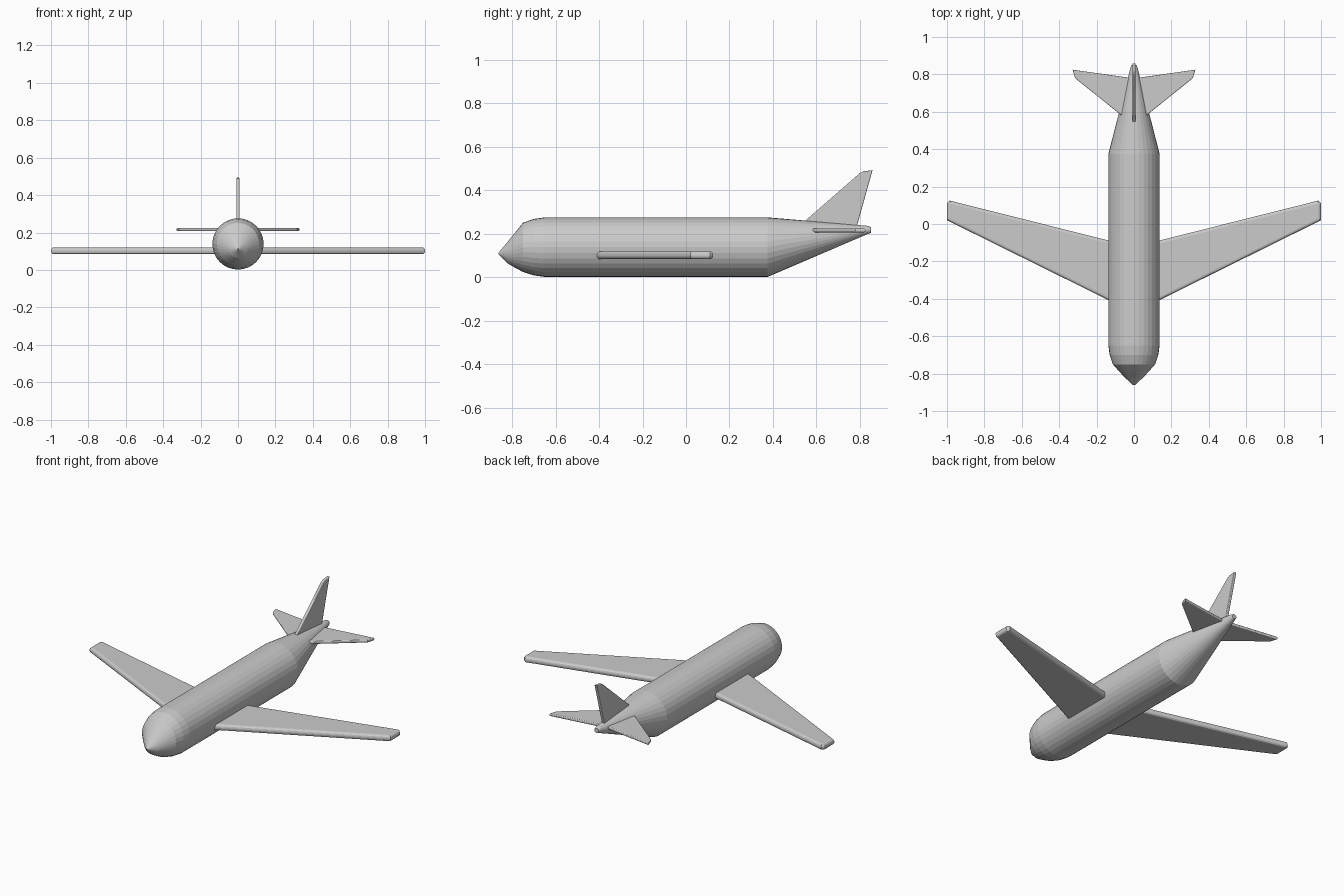
import bpy, bmesh, math
from mathutils import Vector

if "Cube" in bpy.data.objects:
    bpy.data.objects.remove(bpy.data.objects["Cube"])


def finish(name, bm):
    bmesh.ops.recalc_face_normals(bm, faces=bm.faces[:])
    mesh = bpy.data.meshes.new(name)
    bm.to_mesh(mesh)
    bm.free()
    obj = bpy.data.objects.new(name, mesh)
    bpy.context.collection.objects.link(obj)
    return obj


def loft(name, sections, sides=32):
    """Skin round sections given as (y, radius, centre z)."""
    bm = bmesh.new()
    rings = []
    for y, r, zc in sections:
        angles = [2 * math.pi * i / sides for i in range(sides)]
        rings.append([bm.verts.new((r * math.cos(a), y, zc + r * math.sin(a))) for a in angles])
    for a, b in zip(rings, rings[1:]):
        for i in range(sides):
            j = (i + 1) % sides
            bm.faces.new((a[i], a[j], b[j], b[i]))
    bm.faces.new(rings[0])
    bm.faces.new(rings[-1])
    return finish(name, bm)


def plate(name, outline, thickness, rounding, mirror=False):
    """Thicken a 3D polygon evenly about its plane and round its rim."""
    bm = bmesh.new()
    face = bm.faces.new([bm.verts.new(p) for p in outline])
    face.normal_update()
    n = Vector(face.normal)
    bmesh.ops.translate(bm, verts=bm.verts[:], vec=-n * thickness / 2)
    ext = bmesh.ops.extrude_face_region(bm, geom=[face], use_keep_orig=True)
    moved = [g for g in ext["geom"] if isinstance(g, bmesh.types.BMVert)]
    bmesh.ops.translate(bm, verts=moved, vec=n * thickness)
    rim = [e for e in bm.edges
           if abs((e.verts[0].co - e.verts[1].co).normalized().dot(n)) < 0.5]
    bmesh.ops.bevel(bm, geom=rim, offset=rounding, segments=3, profile=0.5, affect='EDGES')
    obj = finish(name, bm)
    if mirror:
        mod = obj.modifiers.new("Mirror", 'MIRROR')
        mod.use_mirror_merge = False
    return obj


# Fuselage: drooped nose, straight barrel, upswept tail cone
loft("fuselage", [
    (-0.862, 0.004, 0.11), (-0.82, 0.050, 0.114), (-0.79, 0.078, 0.124),
    (-0.75, 0.113, 0.138), (-0.70, 0.130, 0.139), (-0.65, 0.137, 0.139),
    (0.375, 0.137, 0.139), (0.835, 0.019, 0.218), (0.85, 0.014, 0.218),
])

# Swept main wings
z = 0.102
plate("wings", [(0.09, -0.43, z), (1.0, 0.02, z), (1.0, 0.11, z),
                (0.985, 0.125, z), (0.09, -0.10, z)], 0.036, 0.015, mirror=True)

# Tailplane
z = 0.216
plate("tailplane", [(0.01, 0.535, z), (0.315, 0.78, z), (0.328, 0.825, z),
                    (0.01, 0.78, z)], 0.017, 0.005, mirror=True)

# Vertical fin
plate("tail_fin", [(0, 0.525, 0.24), (0, 0.80, 0.48), (0, 0.815, 0.488),
                   (0, 0.858, 0.493), (0, 0.782, 0.22), (0, 0.60, 0.22)], 0.018, 0.004)
